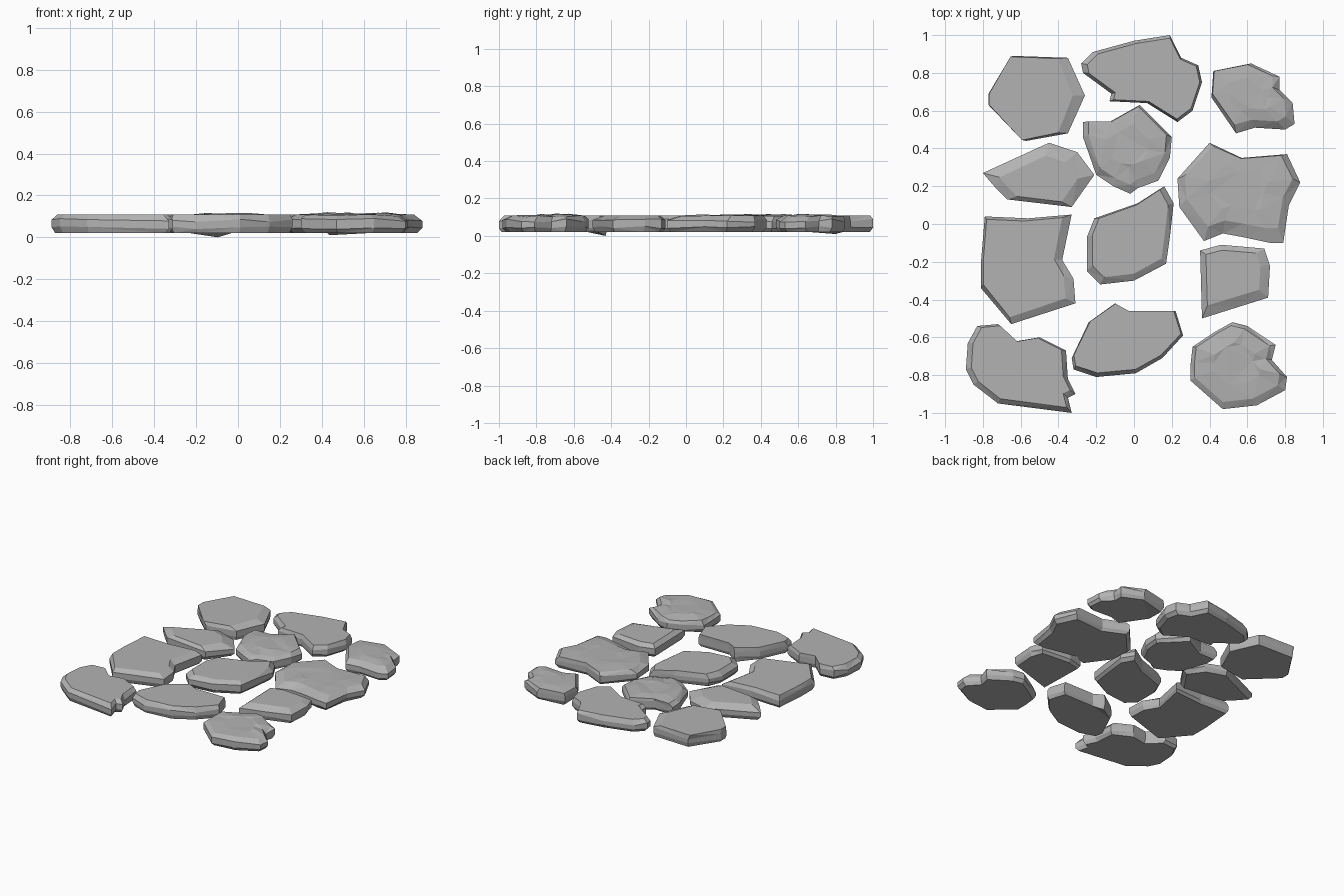
import bpy
import bmesh
import random

random.seed(4)

default = bpy.data.objects.get("Cube")
if default:
    bpy.data.objects.remove(default, do_unlink=True)

# One plain stone colour
grey = bpy.data.materials.new("stone_grey")
grey.use_nodes = True
colour = (0.45, 0.45, 0.45, 1)
grey.diffuse_color = colour
grey.node_tree.nodes["Principled BSDF"].inputs["Base Color"].default_value = colour

BASE, LOWER, UPPER, TOP = 0.02, 0.045, 0.082, 0.11


def stone(name, outline, top=(0.9, 0.9), shift=(0, 0), foot=0.92, bump=0, dip=0):
    """Flat slab: outline in hundredths, with a chipped rim and an inset top.

    bump roughens the upper face, dip lowers the first corner of the underside.
    """
    points = [(x / 100, y / 100) for x, y in outline]
    xs, ys = zip(*points)
    cx, cy = (min(xs) + max(xs)) / 2, (min(ys) + max(ys)) / 2
    bm = bmesh.new()

    def ring(z, sx=1, sy=1, dx=0, dy=0, rough=0):
        return [bm.verts.new((cx + (x - cx) * sx + dx, cy + (y - cy) * sy + dy,
                              z + random.uniform(-rough, rough))) for x, y in points]

    sx, sy = top
    rings = [ring(BASE, foot, foot),
             ring(LOWER, rough=0.007),
             ring(UPPER, rough=0.009),
             ring(TOP - bump / 2, sx, sy, *shift, rough=bump / 2)]
    if bump:
        rings.append(ring(TOP + bump / 2, sx * 0.55, sy * 0.55, *shift, rough=bump / 2))
    rings[0][0].co.z -= dip

    # Side bands between neighbouring rings
    for low, high in zip(rings, rings[1:]):
        for i in range(len(low)):
            j = (i + 1) % len(low)
            bm.faces.new((low[i], low[j], high[j], high[i]))
    bm.faces.new(rings[0])
    bm.faces.new(rings[-1])
    bmesh.ops.recalc_face_normals(bm, faces=bm.faces)
    bmesh.ops.triangulate(bm, faces=bm.faces)

    mesh = bpy.data.meshes.new(name)
    bm.to_mesh(mesh)
    bm.free()
    mesh.materials.append(grey)
    bpy.context.collection.objects.link(bpy.data.objects.new(name, mesh))


# Back row
stone("back_right_stone",
      [(-64, 89), (-35, 88), (-26, 68), (-35, 48), (-57, 44), (-77, 63), (-77, 69)],
      top=(0.87, 0.98), shift=(-0.03, 0), foot=0.97)
stone("back_middle_stone",
      [(19, 100), (25, 88), (34, 84), (36, 75), (31, 60), (23, 54), (7, 64),
       (-13, 65), (-12, 69), (-27, 80), (-28, 85), (-22, 91), (0, 97)],
      top=(0.93, 0.93), shift=(0.01, 0))
stone("back_left_stone",
      [(42, 81), (62, 85), (77, 78), (77, 71), (84, 64), (85, 53), (80, 50),
       (64, 51), (54, 48), (41, 67)],
      top=(0.88, 0.86), shift=(-0.02, 0.02), bump=0.009, dip=0.01)

# Second row
stone("wedge_stone",
      [(-45, 43), (-30, 38), (-21, 26), (-33, 9), (-67, 13), (-74, 20), (-80, 27)],
      top=(0.7, 0.72), shift=(0, -0.02), foot=0.9)
stone("inner_back_stone",
      [(3, 63), (20, 46), (19, 35), (13, 23), (2, 19), (-2, 16), (-11, 20),
       (-20, 26), (-27, 46), (-27, 54), (-13, 54)],
      top=(0.88, 0.88), shift=(0, 0.02), bump=0.008)
stone("large_left_stone",
      [(40, 43), (57, 35), (81, 37), (88, 22), (82, 10), (79, -10), (72, -10),
       (58, -7), (47, -5), (37, -9), (24, 9), (23, 24)],
      top=(0.88, 0.82), shift=(0, 0.03), bump=0.006)

# Third row
stone("large_right_stone",
      [(-79, 4), (-56, 3), (-33, 5), (-38, -19), (-32, -29), (-31, -42),
       (-65, -53), (-81, -34), (-81, -20)],
      top=(0.87, 0.91), shift=(-0.02, 0.01), foot=0.95)
stone("inner_front_stone",
      [(16, 20), (21, 11), (19, -7), (17, -21), (0, -30), (-18, -32),
       (-25, -25), (-25, -7), (-21, 3), (2, 11)],
      top=(0.87, 0.89), shift=(0, 0.01))
stone("small_left_stone",
      [(35, -14), (46, -11), (69, -13), (72, -22), (71, -39), (55, -44), (36, -50)],
      top=(0.78, 0.75), shift=(-0.01, 0.02))

# Front row
stone("front_right_stone",
      [(-83, -54), (-72, -53), (-62, -62), (-50, -60), (-36, -67), (-35, -82),
       (-31, -90), (-35, -92), (-33, -100), (-72, -95), (-85, -85), (-89, -77),
       (-88, -63)],
      top=(0.9, 0.92), shift=(0, 0.01), foot=0.94)
stone("front_middle_stone",
      [(-10, -42), (-3, -46), (22, -46), (26, -59), (15, -71), (1, -79),
       (-20, -81), (-32, -77), (-33, -71), (-24, -52)],
      top=(0.96, 0.94), shift=(0, 0.01), foot=0.95, dip=0.02)
stone("front_left_stone",
      [(52, -52), (60, -54), (75, -64), (73, -72), (81, -81), (80, -88),
       (65, -96), (47, -98), (30, -83), (30, -74), (31, -65), (43, -57)],
      top=(0.88, 0.88), shift=(-0.01, 0.01), bump=0.01)
